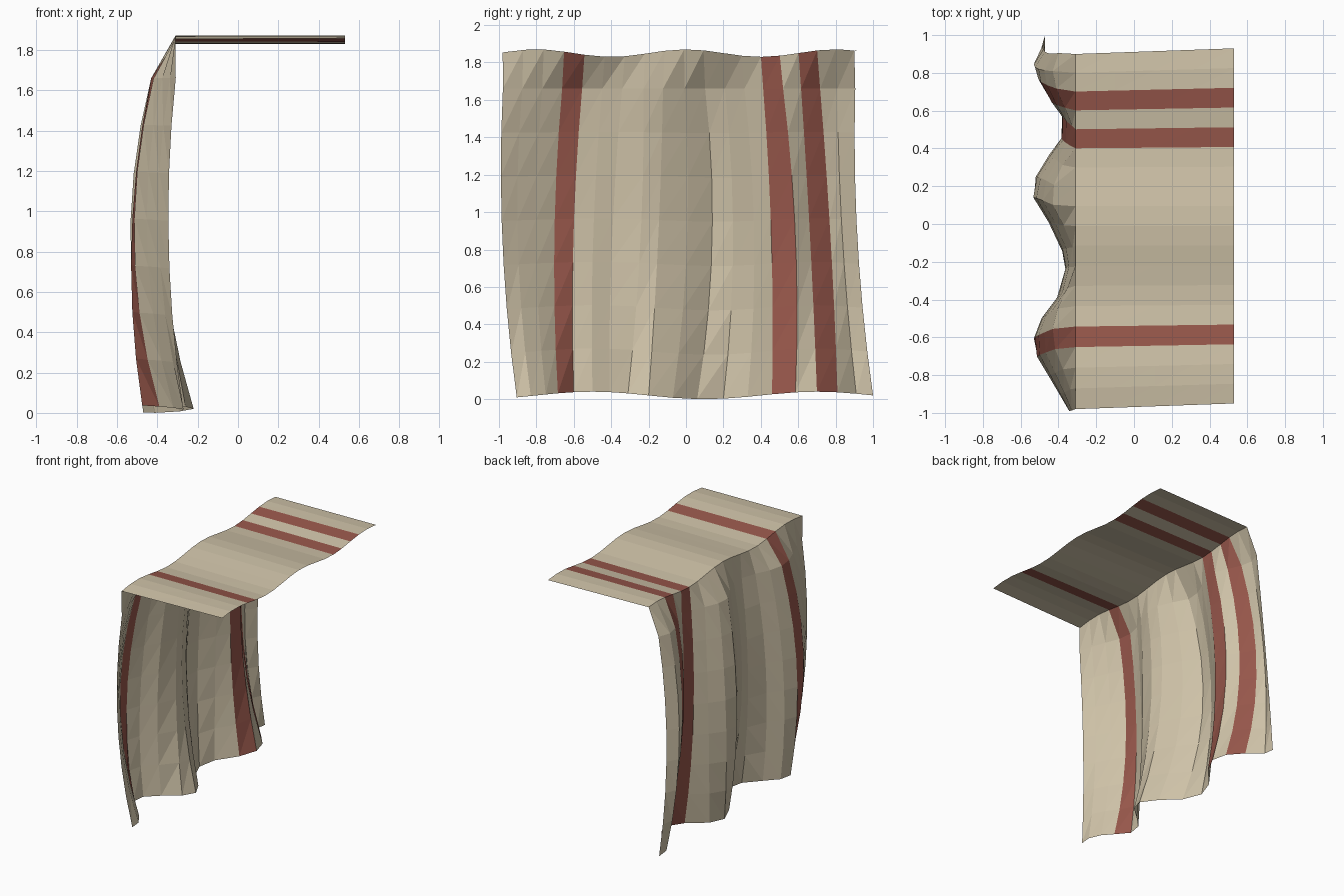
import bpy, bmesh
from math import sin, cos, pi

cube = bpy.data.objects.get("Cube")
if cube:
    bpy.data.objects.remove(cube, do_unlink=True)


def flat_material(name, rgb):
    mat = bpy.data.materials.new(name)
    mat.use_nodes = True
    mat.diffuse_color = (*rgb, 1)
    bsdf = next(n for n in mat.node_tree.nodes if n.type == 'BSDF_PRINCIPLED')
    bsdf.inputs["Base Color"].default_value = (*rgb, 1)
    bsdf.inputs["Roughness"].default_value = 0.9
    return mat


COLS, DROPS, SHEET_ROWS = 18, 7, 4
STRIPES = (3, 13, 15)

# Fold outline (x, y) of the hanging part at its belly and at its hem
belly = [(-.34, -.975), (-.385, -.895), (-.445, -.80), (-.51, -.705), (-.53, -.605),
         (-.49, -.50), (-.41, -.40), (-.355, -.25), (-.365, -.155), (-.44, 0),
         (-.53, .135), (-.52, .25), (-.45, .365), (-.38, .46), (-.37, .59),
         (-.43, .67), (-.50, .78), (-.53, .845), (-.48, .925)]
hem = [(-.27, -.905), (-.27, -.83), (-.32, -.75), (-.39, -.685), (-.475, -.60),
       (-.46, -.50), (-.37, -.41), (-.26, -.31), (-.22, -.2), (-.29, -.07),
       (-.41, .06), (-.47, .2), (-.43, .33), (-.31, .46), (-.25, .585),
       (-.28, .70), (-.37, .81), (-.47, .91), (-.47, 1.0)]


def wave(y, peak, period):
    return .02 * cos(2 * pi * (y - peak) / period)


def sheet_point(i, t):
    """Flat part: t runs from the free edge (0) to the bend (1)."""
    free = -.95 + 1.88 * i / COLS
    bend = -.98 + 1.88 * i / COLS + .03 * sin(pi * i / COLS)
    y = free + (bend - free) * t
    return (.53 - .84 * t, y, 1.85 + wave(y, 0, .8))


def hanging_point(i, s):
    """Hanging part: quadratic through shoulder (0), belly and hem (1)."""
    bx, by = belly[i]
    hx, hy = hem[i]
    sx = -.315 + .64 * (bx + .35)
    sy = .8 * sheet_point(i, 1)[1] + .2 * by
    a = 4 / 7
    w0 = (s - a) * (s - 1) / a
    w1 = s * (s - 1) / (a * (a - 1))
    w2 = s * (s - a) / (1 - a)
    hem_z = .02 + wave(hy, -.5, 1.2)
    return (w0 * sx + w1 * bx + w2 * hx,
            w0 * sy + w1 * by + w2 * hy,
            1.66 + (hem_z - 1.66) * s)


# Draped cloth: one grid from the free edge over the bend down to the hem
bm = bmesh.new()
rows = [[bm.verts.new(sheet_point(i, r / SHEET_ROWS)) for i in range(COLS + 1)]
        for r in range(SHEET_ROWS + 1)]
rows += [[bm.verts.new(hanging_point(i, r / DROPS)) for i in range(COLS + 1)]
         for r in range(DROPS + 1)]
for upper, lower in zip(rows, rows[1:]):
    for i in range(COLS):
        a, b, c, d = upper[i], upper[i + 1], lower[i + 1], lower[i]
        for tri in ((a, b, d), (b, c, d)):
            face = bm.faces.new(tri)
            face.material_index = int(i in STRIPES)

mesh = bpy.data.meshes.new("draped_cloth")
bm.to_mesh(mesh)
bm.free()
mesh.materials.append(flat_material("linen_tan", (.62, .54, .39)))
mesh.materials.append(flat_material("brick_red", (.31, .095, .07)))
cloth = bpy.data.objects.new("draped_cloth", mesh)
bpy.context.collection.objects.link(cloth)
